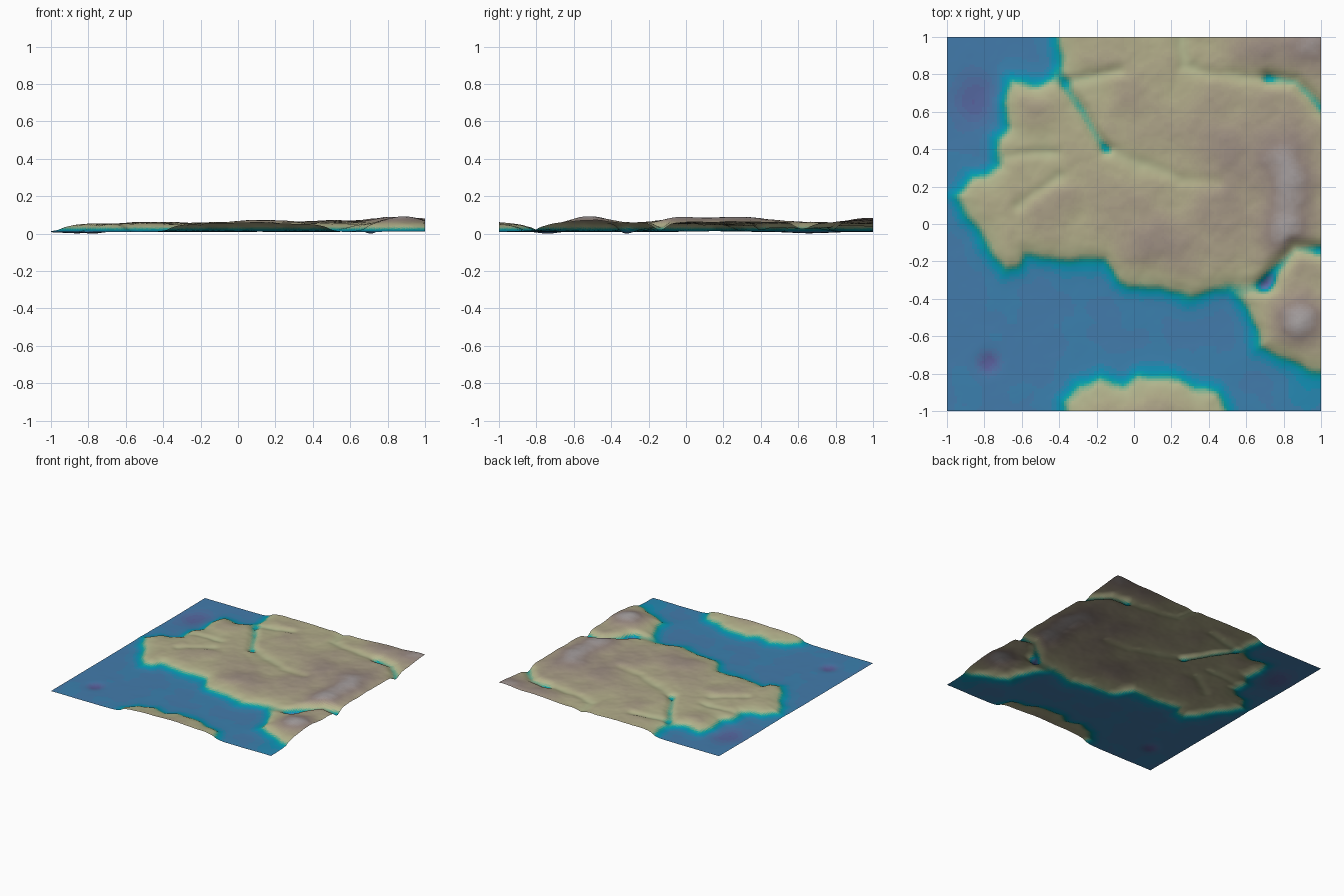
import bpy, bmesh, math
from mathutils import Vector, noise

N = 150  # grid cells per side

# Coast outlines: main land and south headland
MAIN = [(-.42, 1.3), (-.41, 1), (-.40, .85), (-.44, .78), (-.55, .75), (-.66, .77), (-.70, .65), (-.68, .52),
        (-.73, .45), (-.73, .32), (-.79, .27), (-.87, .25), (-.95, .15), (-.89, .03), (-.82, -.06),
        (-.76, -.17), (-.69, -.25), (-.61, -.22), (-.58, -.17), (-.40, -.20), (-.16, -.20),
        (-.09, -.30), (-.03, -.34), (.15, -.35), (.30, -.39), (.42, -.36), (.51, -.35),
        (.60, -.45), (.65, -.55), (.67, -.66), (.80, -.72), (1, -.80), (1.3, -.82), (1.3, 1.3)]
SOUTH = [(-.37, -1.3), (-.37, -.95), (-.30, -.86), (-.18, -.83), (-.05, -.87), (.02, -.81),
         (.25, -.82), (.33, -.87), (.45, -.90), (.50, -1), (.50, -1.3)]

# Hills: x, y, radius x, radius y, height
HILLS = [(.82, .28, .16, .28, .034), (.80, -.05, .15, .16, .026), (.88, -.52, .13, .15, .040),
         (.95, .95, .16, .14, .032), (.66, .95, .12, .12, .018), (.12, -.12, .24, .16, .016),
         (.48, .42, .20, .22, .016), (.40, .05, .2, .2, .010), (-.12, .12, .18, .14, .008),
         (-.55, .62, .10, .12, .011), (-.45, .10, .18, .12, .008), (.05, .65, .14, .2, .008),
         (.45, .75, .12, .1, .008), (.05, -1, .2, .1, .008), (-.85, .66, .12, .15, -.008),
         (-.78, -.74, .06, .06, -.010), (.92, -.9, .14, .12, .004)]

# Valleys: depth, half width, path
VALLEYS = [(.026, .035, [(-.42, .84), (-.36, .72), (-.27, .60), (-.22, .50), (-.15, .40)]),
           (.015, .035, [(-.36, .76), (-.22, .79), (-.08, .82)]),
           (.010, .04, [(-.15, .40), (.02, .33), (.25, .24), (.45, .22)]),
           (.014, .04, [(.25, 1), (.27, .85), (.40, .80), (.72, .78)]),
           (.030, .04, [(.72, .78), (.86, .76), (.95, .68), (1.02, .60)]),
           (.010, .035, [(-.62, .10), (-.50, .18), (-.40, .25)]),
           (.010, .03, [(-.70, .36), (-.55, .38), (-.42, .38)]),
           (.020, .05, [(.50, -.36), (.62, -.34), (.72, -.32)]),
           (.038, .045, [(.70, -.33), (.76, -.24), (.86, -.13), (1.02, -.14)])]

# Height colours (sRGB): height, red, green, blue
RAMP = [(0, .36, .36, .60), (.006, .31, .45, .65), (.011, .24, .50, .68), (.016, .06, .58, .72),
        (.022, .05, .63, .64), (.029, .42, .68, .56), (.038, .70, .72, .56), (.052, .70, .68, .54),
        (.064, .65, .60, .52), (.076, .59, .53, .50), (.088, .64, .61, .61), (.105, .74, .74, .74)]


def seg_dist(x, y, a, b):
    dx, dy = b[0] - a[0], b[1] - a[1]
    t = max(0, min(1, ((x - a[0]) * dx + (y - a[1]) * dy) / (dx * dx + dy * dy)))
    return math.hypot(x - a[0] - t * dx, y - a[1] - t * dy)


def shore(x, y, poly):
    """Signed distance to an outline, positive inland."""
    inside, best = False, 9
    for a, b in zip(poly, poly[1:] + poly[:1]):
        best = min(best, seg_dist(x, y, a, b))
        if (a[1] > y) != (b[1] > y) and x < a[0] + (y - a[1]) * (b[0] - a[0]) / (b[1] - a[1]):
            inside = not inside
    return best if inside else -best


def height(x, y):
    p = Vector((x, y, 0))
    wob = noise.noise(p * 9) * .018
    d = max(shore(x, y, MAIN), shore(x, y, SOUTH)) + wob
    land = 1 - math.exp(-max(d, 0) / .045)
    z = .023 + .031 * land if d > 0 else .023 - .0125 * (1 - math.exp(d / .04))
    for hx, hy, rx, ry, h in HILLS:
        g = h * math.exp(-((x - hx) / rx) ** 2 - ((y - hy) / ry) ** 2)
        z += g * land if h > .005 else g
    for depth, w, path in VALLEYS:
        v = min(seg_dist(x, y, a, b) for a, b in zip(path, path[1:]))
        z -= depth * land * math.exp(-(v / w) ** 2)
    rough = noise.fractal(p * 5 + Vector((3, 7, 1)), 1, 2, 4)
    return max(0, z + rough * (.0012 + .0055 * land))


def ramp_colour(z):
    for a, b in zip(RAMP, RAMP[1:]):
        if z <= b[0]:
            t = (z - a[0]) / (b[0] - a[0])
            return [(a[i] + (b[i] - a[i]) * t) ** 2.2 for i in (1, 2, 3)] + [1]
    return [c ** 2.2 for c in RAMP[-1][1:]] + [1]


# Terrain sheet
bm = bmesh.new()
bmesh.ops.create_grid(bm, x_segments=N, y_segments=N, size=1)
for v in bm.verts:
    v.co.z = height(v.co.x, v.co.y)
low = min(v.co.z for v in bm.verts)
for v in bm.verts:
    v.co.z -= low

# One material per height band
BANDS, TOP = 52, .104
for f in bm.faces:
    f.smooth = True
    f.material_index = min(BANDS - 1, int(f.calc_center_median().z / TOP * BANDS))
mesh = bpy.data.meshes.new("terrain")
bm.to_mesh(mesh)
bm.free()
for i in range(BANDS):
    mat = bpy.data.materials.new(f"height_band_{i}")
    mat.diffuse_color = ramp_colour((i + .5) * TOP / BANDS)
    mesh.materials.append(mat)
bpy.context.collection.objects.link(bpy.data.objects.new("terrain", mesh))
